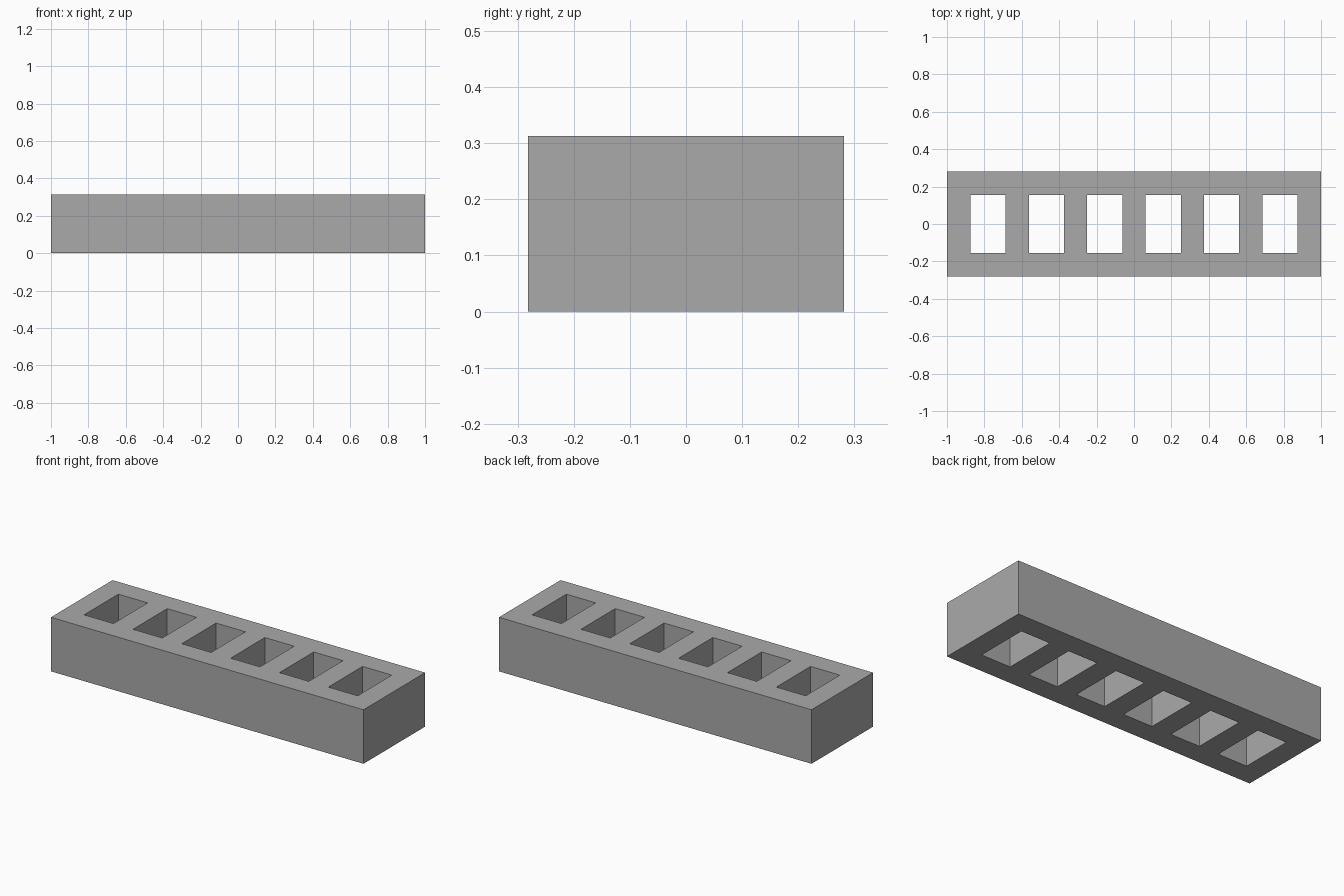
import bpy, bmesh

cube = bpy.data.objects.get("Cube")
if cube:
    bpy.data.objects.remove(cube, do_unlink=True)

HEIGHT = 0.3125
WALL, SLOT, SLOTS = 0.125, 0.1875, 6

# One flat grey
grey = bpy.data.materials.new("concrete_grey")
grey.use_nodes = True
colour = (0.4, 0.4, 0.4, 1)
grey.diffuse_color = colour
grey.node_tree.nodes["Principled BSDF"].inputs["Base Color"].default_value = colour

# Grid lines: walls and slots alternate along the length
xs = [-1.0]
for i in range(2 * SLOTS + 1):
    xs.append(xs[-1] + (SLOT if i % 2 else WALL))
half_slot = HEIGHT / 2
ys = [-half_slot - WALL, -half_slot, half_slot, half_slot + WALL]

# Flat plan of the block, leaving the slots open
bm = bmesh.new()
grid = [[bm.verts.new((x, y, 0)) for y in ys] for x in xs]
for i in range(len(xs) - 1):
    for j in range(len(ys) - 1):
        if i % 2 and j == 1:
            continue
        bm.faces.new((grid[i][j], grid[i + 1][j], grid[i + 1][j + 1], grid[i][j + 1]))

# Raise the plan into a solid block with through slots
raised = bmesh.ops.extrude_face_region(bm, geom=bm.faces[:], use_keep_orig=True)
top = [g for g in raised["geom"] if isinstance(g, bmesh.types.BMVert)]
bmesh.ops.translate(bm, verts=top, vec=(0, 0, HEIGHT))
bmesh.ops.recalc_face_normals(bm, faces=bm.faces[:])

mesh = bpy.data.meshes.new("slotted_block")
bm.to_mesh(mesh)
bm.free()
mesh.materials.append(grey)
block = bpy.data.objects.new("slotted_block", mesh)
bpy.context.collection.objects.link(block)
